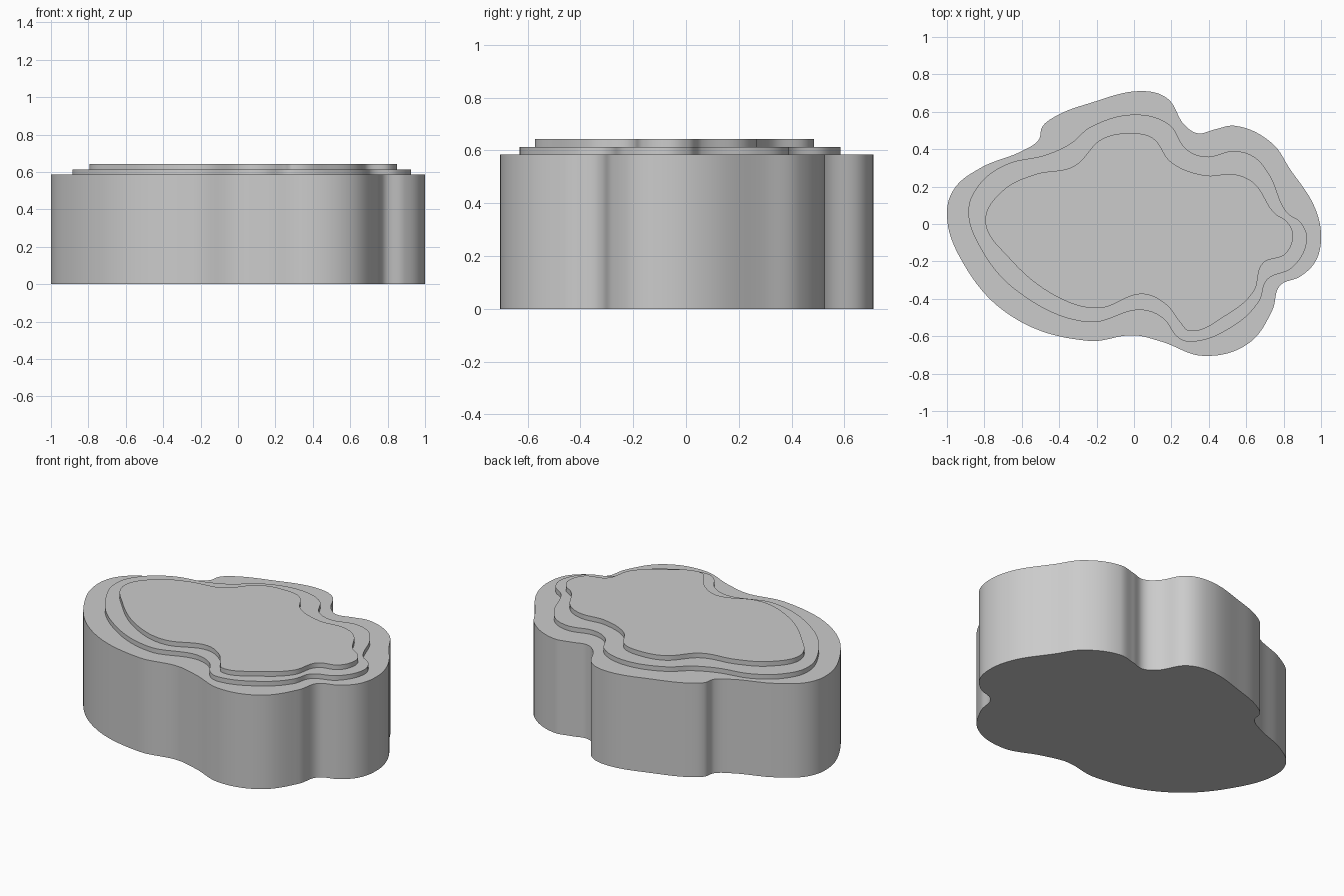
import bpy
import bmesh
from mathutils import Vector
from mathutils.geometry import interpolate_bezier

default_cube = bpy.data.objects.get("Cube")
if default_cube:
    bpy.data.objects.remove(default_cube, do_unlink=True)

# Single plain grey shared by every layer
grey = bpy.data.materials.new("plain_grey")
grey.use_nodes = True
grey_colour = (0.6, 0.6, 0.6, 1)
grey.diffuse_color = grey_colour
grey.node_tree.nodes["Principled BSDF"].inputs["Base Color"].default_value = grey_colour


def smooth_outline(control_points, steps=10):
    """Closed smooth curve through control points given in hundredths of a unit."""
    points = [Vector((x, y, 0)) / 100 for x, y in control_points]
    count = len(points)

    def tangent(index):
        before = points[index] - points[index - 1]
        after = points[(index + 1) % count] - points[index]
        return (before.normalized() + after.normalized()).normalized()

    outline = []
    for index, start in enumerate(points):
        following = (index + 1) % count
        end = points[following]
        reach = (end - start).length * 0.36
        segment = interpolate_bezier(start, start + tangent(index) * reach,
                                     end - tangent(following) * reach, end, steps + 1)
        outline.extend(segment[:-1])
    return outline


def make_layer(name, control_points, bottom, top):
    """Upright slab with a rounded wall and flat, sharp-edged caps."""
    mesh = bpy.data.meshes.new(name)
    bm = bmesh.new()
    base = bm.faces.new([bm.verts.new((p.x, p.y, bottom))
                         for p in smooth_outline(control_points)])
    extruded = bmesh.ops.extrude_face_region(bm, geom=[base], use_keep_orig=True)
    raised = [item for item in extruded["geom"] if isinstance(item, bmesh.types.BMVert)]
    bmesh.ops.translate(bm, verts=raised, vec=(0, 0, top - bottom))
    bmesh.ops.recalc_face_normals(bm, faces=bm.faces)
    bm.to_mesh(mesh)
    bm.free()
    mesh.materials.append(grey)
    layer = bpy.data.objects.new(name, mesh)
    bpy.context.collection.objects.link(layer)
    bpy.ops.object.select_all(action="DESELECT")
    layer.select_set(True)
    bpy.context.view_layer.objects.active = layer
    bpy.ops.object.shade_smooth_by_angle()
    return layer


# Outlines run anticlockwise from the rightmost point
body_outline = [
    (100, -8), (97, 8), (83, 30), (74, 43), (54, 52.5), (43, 50.5), (34, 48.5),
    (27, 53), (18, 67), (6, 71), (-24, 64.5), (-43, 57), (-49, 52), (-51, 45),
    (-60, 39), (-82, 30), (-96, 19), (-100, 6), (-93, -18), (-66, -49),
    (-24, -62.5), (0, -59.5), (15, -63), (37, -70.5), (61, -64), (74, -46),
    (78, -33), (89, -28), (97, -20)]
rim_outline = [
    (92.5, -8), (89, 1), (82, 6), (72, 27), (64, 36), (54, 39), (38, 36),
    (28, 40), (19, 53), (2, 58.5), (-23, 52), (-34, 43), (-47, 37), (-68, 32),
    (-82, 22), (-88.5, 8), (-82, -13), (-61, -37), (-24, -52.5), (4, -46),
    (15, -50), (24, -61), (30, -63), (54, -54), (67, -41), (71, -30),
    (85, -23)]
plateau_outline = [
    (85, -6), (82, 1), (75, 6), (64, 22), (54, 26.5), (38, 26), (20, 33),
    (10, 46), (0, 48.5), (-17, 45.5), (-32, 31), (-53, 26.5), (-70, 18),
    (-79.5, 2), (-67, -18), (-39, -40), (-19, -45), (5, -37.5), (17, -43),
    (25, -53), (29, -57), (49, -49), (64, -36), (69, -21), (81, -16)]

# Tall body with two thin steps stacked on top
make_layer("body", body_outline, 0, 0.585)
make_layer("rim_step", rim_outline, 0.585, 0.614)
make_layer("top_plateau", plateau_outline, 0.614, 0.643)
